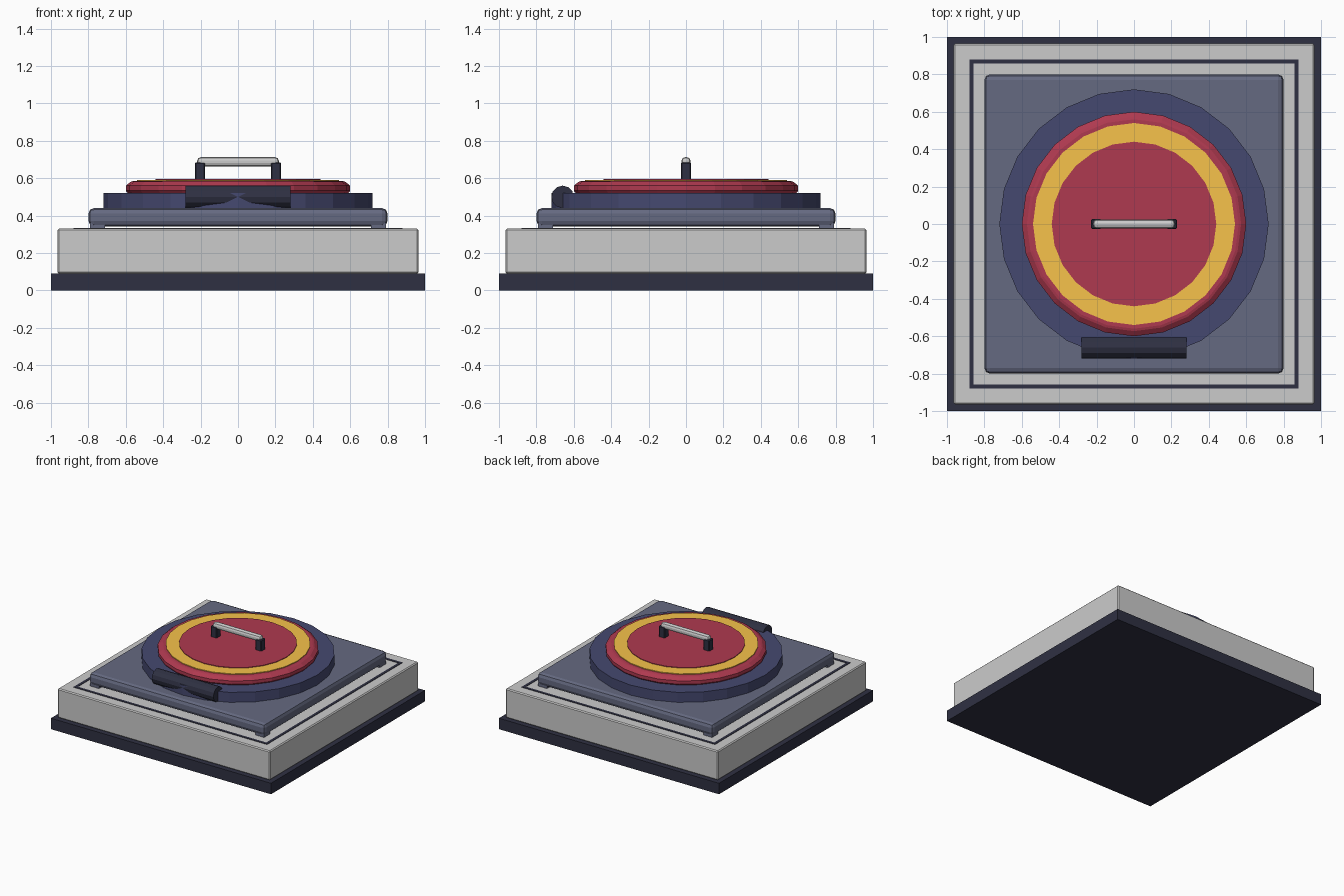
import bpy, bmesh
from math import sin, cos, tau, pi

if "Cube" in bpy.data.objects:
    bpy.data.objects.remove(bpy.data.objects["Cube"])


def material(name, rgb):
    m = bpy.data.materials.new(name)
    m.diffuse_color = (*rgb, 1)
    m.use_nodes = True
    m.node_tree.nodes["Principled BSDF"].inputs["Base Color"].default_value = m.diffuse_color
    return m


DARK = material("dark_navy", (0.028, 0.03, 0.055))
NAVY = material("navy", (0.06, 0.066, 0.16))
SLATE = material("slate", (0.13, 0.143, 0.22))
RED = material("red", (0.43, 0.042, 0.08))
GOLD = material("gold", (0.93, 0.54, 0.07))


def finish(name, bm, mat=None, bevel=0, segments=1):
    bmesh.ops.recalc_face_normals(bm, faces=bm.faces)
    me = bpy.data.meshes.new(name)
    bm.to_mesh(me)
    bm.free()
    ob = bpy.data.objects.new(name, me)
    bpy.context.collection.objects.link(ob)
    if mat:
        me.materials.append(mat)
    if bevel:
        mod = ob.modifiers.new("bevel", 'BEVEL')
        mod.width, mod.segments = bevel, segments
    return ob


def box(name, lo, hi, mat=None, bevel=0, segments=1):
    bm = bmesh.new()
    bmesh.ops.create_cube(bm, size=1)
    for v in bm.verts:
        v.co = [(a + b) / 2 + c * (b - a) for a, b, c in zip(lo, hi, v.co)]
    return finish(name, bm, mat, bevel, segments)


def lathe(name, profile, mat, sides=24):
    """Closed solid of revolution from (radius, z) points, bottom to top."""
    bm = bmesh.new()
    rings = [[bm.verts.new((r * cos(tau * i / sides), r * sin(tau * i / sides), z))
              for i in range(sides)] for r, z in profile]
    for a, b in zip(rings, rings[1:]):
        for i in range(sides):
            j = (i + 1) % sides
            bm.faces.new((a[i], a[j], b[j], b[i]))
    bm.faces.new(rings[0][::-1])
    bm.faces.new(rings[-1])
    return finish(name, bm, mat)


# Stepped square base
box("base_plinth", (-1, -1, 0), (1, 1, 0.09), DARK)
box("base_block", (-0.965, -0.965, 0.09), (0.965, 0.965, 0.33), None, 0.008)

# Thin dark border line inlaid on the block
for s in (-1, 1):
    y0, y1 = sorted((s * 0.857, s * 0.88))
    box("border_strip_long", (-0.88, y0, 0.325), (0.88, y1, 0.333), DARK)
    box("border_strip_side", (y0, -0.857, 0.325), (y1, 0.857, 0.333), DARK)

# Corner feet carrying the floating plate
for sx in (-1, 1):
    for sy in (-1, 1):
        x, y = sx * 0.75, sy * 0.75
        box("plate_foot", (x - 0.04, y - 0.04, 0.325), (x + 0.04, y + 0.04, 0.36), SLATE)
box("rounded_plate", (-0.8, -0.8, 0.342), (0.8, 0.8, 0.44), SLATE, 0.03, 2)

# Round stack: collar, lid, gold ring, centre disc
lathe("collar", [(0.72, 0.435), (0.72, 0.522)], NAVY)
lathe("lid", [(0.585, 0.515), (0.6, 0.533), (0.6, 0.56), (0.573, 0.581), (0.56, 0.585)], RED)
lathe("gold_ring", [(0.54, 0.58), (0.54, 0.591)], GOLD)
lathe("centre_disc", [(0.44, 0.585), (0.44, 0.596)], RED)

# Hinge barrel lying along x at the front
bm = bmesh.new()
ends = [[bm.verts.new((x, -0.66 + 0.06 * cos(tau * i / 12), 0.5 + 0.06 * sin(tau * i / 12)))
         for i in range(12)] for x in (-0.28, 0.28)]
for i in range(12):
    j = (i + 1) % 12
    bm.faces.new((ends[0][i], ends[0][j], ends[1][j], ends[1][i]))
for e in ends:
    bm.faces.new(e)
finish("hinge_barrel", bm, DARK)

# Handle: two posts and a rounded grip
for s in (-1, 1):
    x = s * 0.203
    box("handle_post", (x - 0.027, -0.027, 0.59), (x + 0.027, 0.027, 0.685), DARK, 0.006)
box("handle_grip", (-0.218, -0.024, 0.663), (0.218, 0.024, 0.712), None, 0.018, 2)
